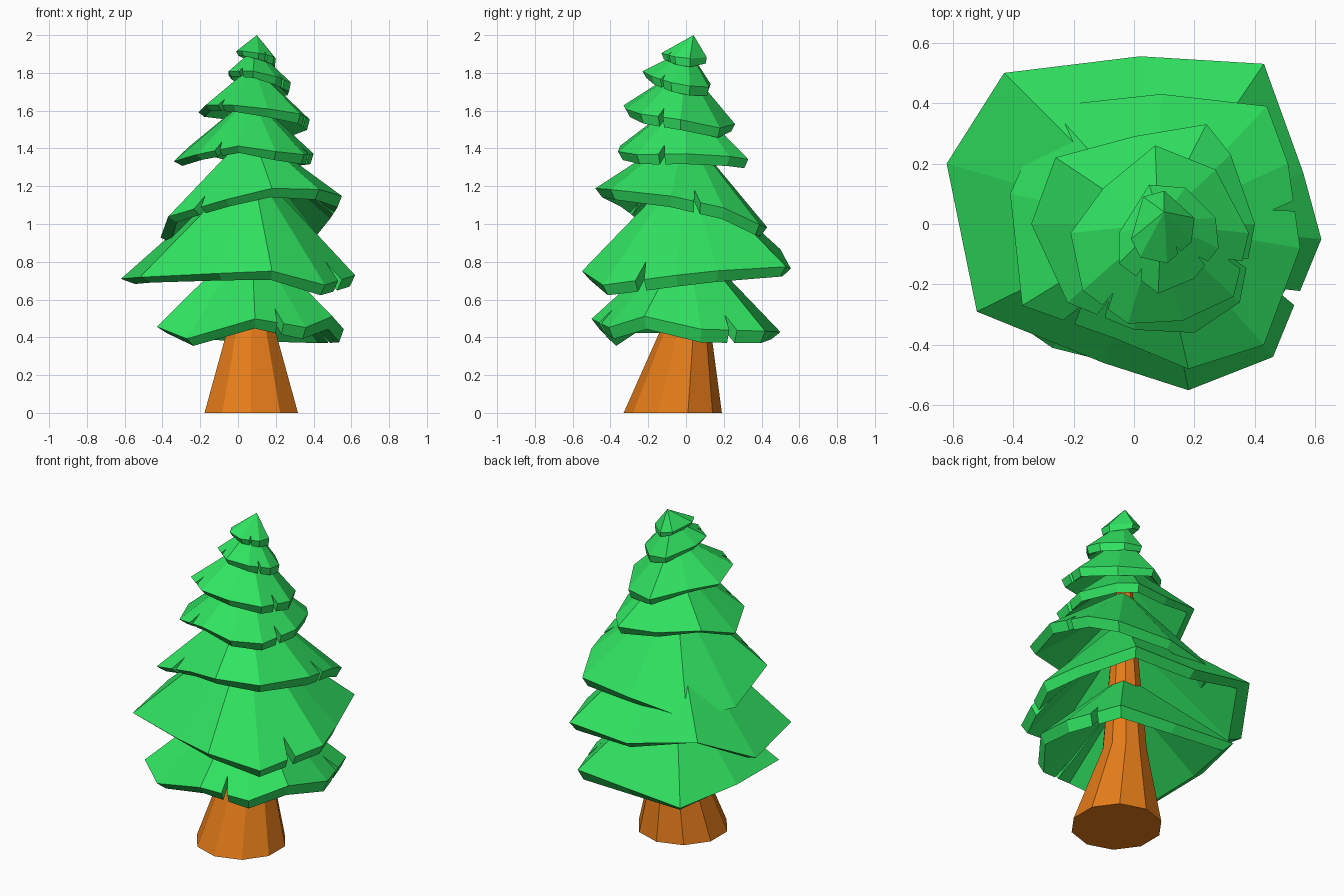
import bpy, bmesh, math
from mathutils import Vector

if "Cube" in bpy.data.objects:
    bpy.data.objects.remove(bpy.data.objects["Cube"])


def material(name, rgb):
    m = bpy.data.materials.new(name)
    m.diffuse_color = (*rgb, 1)
    m.use_nodes = True
    m.node_tree.nodes["Principled BSDF"].inputs["Base Color"].default_value = m.diffuse_color
    return m


GREEN = material("needles", (0.03, 0.77, 0.12))
BROWN = material("bark", (0.78, 0.20, 0.01))


def finish(bm, name, mat):
    bmesh.ops.recalc_face_normals(bm, faces=bm.faces)
    mesh = bpy.data.meshes.new(name)
    bm.to_mesh(mesh)
    bm.free()
    mesh.materials.append(mat)
    bpy.context.collection.objects.link(bpy.data.objects.new(name, mesh))


def bridge(bm, a, b):
    n = len(a)
    for i in range(n):
        j = (i + 1) % n
        bm.faces.new((a[i], a[j], b[j], b[i]))


def trunk():
    # ten-sided leaning trunk, flared at the foot: x, y, z, radius per ring
    bm = bmesh.new()
    rings = []
    for x, y, z, r in ((.07, -.07, 0, .26), (.07, 0, .45, .13),
                       (.07, 0, 1.0, .085), (.07, 0, 1.93, .015)):
        rings.append([bm.verts.new((x + r * math.cos(a), y + r * math.sin(a), z))
                      for a in (math.radians(36 * k - 90) for k in range(10))])
    for a, b in zip(rings, rings[1:]):
        bridge(bm, a, b)
    bm.faces.new(rings[0])
    bm.faces.new(rings[-1])
    finish(bm, "trunk", BROWN)


def tier(name, apex, z0, tilt, thick, notches, outline, bends):
    # one skirt of branches: tilted rim outline, slits, thick edge, hollow underside
    # bends: height change of single rim corners
    top = Vector(apex)
    rim = []
    for i, (x, y) in enumerate(outline):
        z = z0 + tilt[0] * x + tilt[1] * y + thick * .4 + bends.get(i, 0)
        rim.append(Vector((x, y, z)))
    full = []
    for i, p in enumerate(rim):
        full.append(p)
        if i in notches:
            q = rim[(i + 1) % len(rim)]
            full += [p.lerp(q, .44), p.lerp(q, .48).lerp(top, .16), p.lerp(q, .56)]
    bm = bmesh.new()
    outer = [bm.verts.new(p) for p in full]
    inner = []
    for p in full:
        # the edge is tall on the right and tucked under on the left
        axis = Vector((top.x, top.y, p.z))
        side = (p - axis).normalized().x
        inner.append(bm.verts.new(p.lerp(axis, .08 - .03 * side)
                                  - Vector((0, 0, thick * (.72 + .28 * side)))))
    peak = bm.verts.new(top)
    hollow = bm.verts.new(top - Vector((0, 0, thick * 1.7)))
    bridge(bm, outer, inner)
    n = len(full)
    for i in range(n):
        j = (i + 1) % n
        bm.faces.new((outer[i], outer[j], peak))
        bm.faces.new((inner[j], inner[i], hollow))
    finish(bm, name, GREEN)


trunk()
# branch tiers from the ground up, outlines counter-clockwise from the left
tier("branches_1", (.07, 0, .95), .43, (0, -.06), .07, (2, 5),
     [(-.43, -.30), (-.27, -.41), (.09, -.50), (.36, -.41), (.50, -.22),
      (.56, .08), (.45, .42), (.08, .46), (-.31, .50), (-.42, .1)],
     {0: -.02, 1: -.09, 2: .01, 3: -.03, 4: .04, 5: -.01})
tier("branches_2", (.07, 0, 1.32), .70, (.03, .07), .06, (4,),
     [(-.62, .20), (-.52, -.29), (-.10, -.46), (.18, -.55), (.46, -.44),
      (.62, -.05), (.56, .17), (.43, .53), (.02, .555), (-.43, .50)],
     {0: -.01, 1: .03, 2: .05, 3: .06, 4: -.03, 5: -.01, 9: .12})
tier("branches_3", (.07, 0, 1.50), 1.04, (.16, -.20), .06, (1, 5),
     [(-.41, .10), (-.37, -.27), (-.06, -.38), (.18, -.48), (.43, -.40),
      (.55, -.08), (.51, .20), (.44, .39), (.09, .43), (-.28, .39)],
     {0: -.05, 1: -.02, 4: -.03, 5: -.02, 6: -.02, 7: -.06, 8: -.01, 9: -.01})
tier("branches_4", (.07, 0, 1.68), 1.35, (0, -.06), .055, (1, 4),
     [(-.34, 0), (-.22, -.26), (0, -.35), (.20, -.36), (.35, -.26),
      (.40, 0), (.32, .23), (.24, .33), (0, .29), (-.26, .22)],
     {0: -.04, 1: -.02, 2: .02, 3: -.01, 4: -.02, 7: -.01, 9: .05})
tier("branches_5", (.08, 0, 1.84), 1.565, (-.10, -.12), .055, (1, 4),
     [(-.21, -.03), (-.17, -.22), (-.02, -.33), (.16, -.32), (.33, -.24),
      (.38, -.03), (.27, .18), (.07, .26), (-.10, .12)],
     {0: -.02, 6: -.03, 7: -.02})
tier("branches_6", (.09, .01, 1.93), 1.755, (-.15, -.20), .05, (1, 3),
     [(-.05, -.03), (-.05, -.13), (.08, -.23), (.20, -.18), (.28, -.08),
      (.27, .02), (.17, .12), (.05, .13)], {})
tier("branches_7", (.10, .04, 2.0), 1.89, (-.15, -.10), .045, (2,),
     [(-.01, -.05), (.02, -.11), (.11, -.13), (.19, -.06), (.20, .02),
      (.10, .11), (.03, .09)], {})
